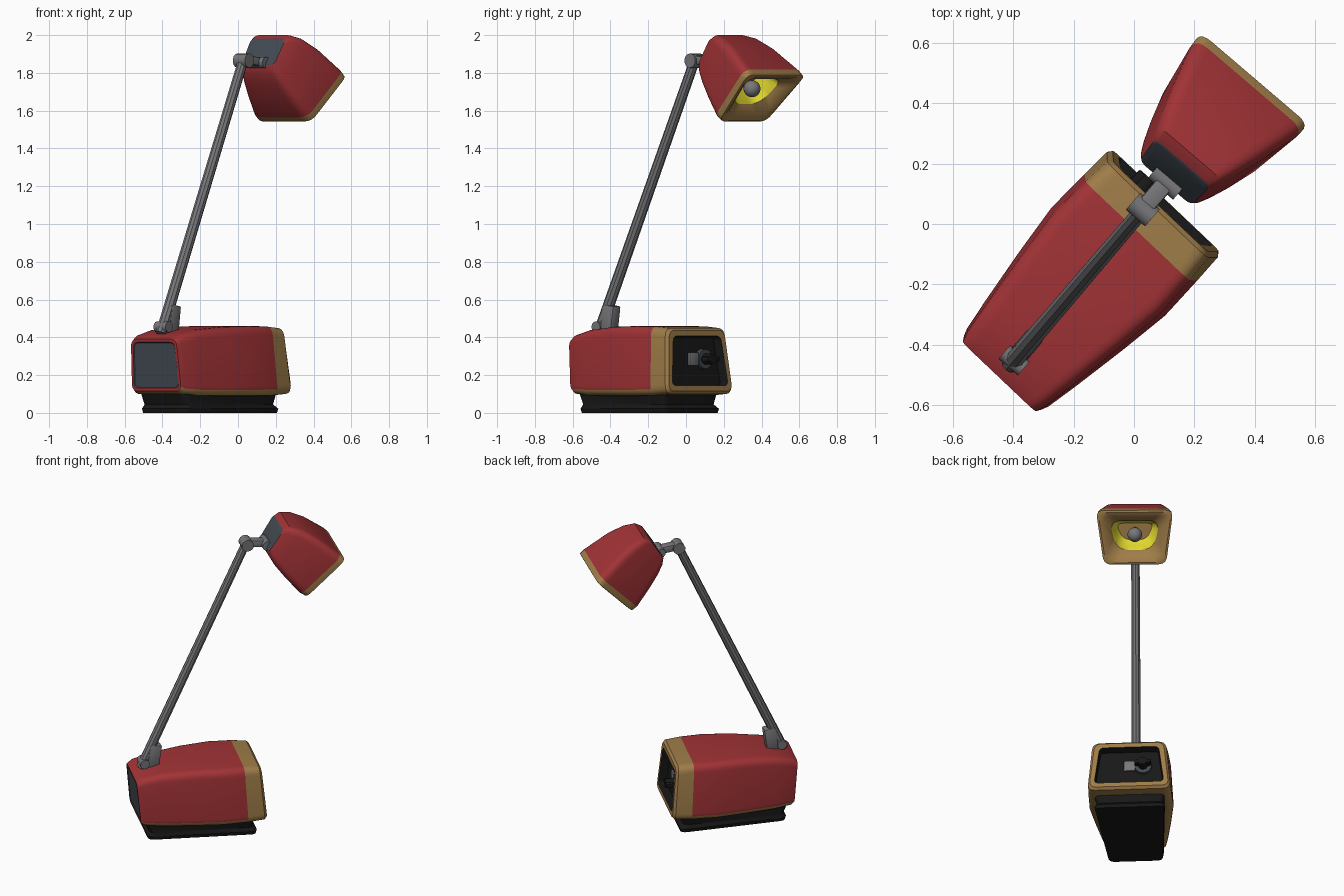
import bpy, bmesh, math
from mathutils import Vector, Matrix

if "Cube" in bpy.data.objects:
    bpy.data.objects.remove(bpy.data.objects["Cube"])


def mat(name, rgb):
    m = bpy.data.materials.new(name)
    m.diffuse_color = (*[(c / 255) ** 2.2 for c in rgb], 1)
    m.use_nodes = True
    m.node_tree.nodes["Principled BSDF"].inputs["Base Color"].default_value = m.diffuse_color
    return m


RED = mat("red", (160, 54, 57))
GOLD = mat("tan gold", (158, 124, 74))
SLATE = mat("slate", (68, 76, 83))
BLACK = mat("black", (30, 30, 31))
GREY = mat("metal grey", (118, 118, 121))
YELLOW = mat("yellow", (236, 226, 52))
MATS = [RED, GOLD, SLATE, BLACK, GREY, YELLOW]


# Lamp frame: u = forward, v = left, z = up, turned by a yaw angle
def frame(yaw, v_off):
    return Matrix.Rotation(math.radians(yaw), 4, 'Z') @ Matrix.Translation((0, v_off, 0))


BODY = frame(46.5, -0.024)
HEAD = frame(49.5, 0.009)


def finish(name, bm, matrix, smooth=32):
    bm.transform(matrix)
    me = bpy.data.meshes.new(name)
    bm.to_mesh(me)
    bm.free()
    for m in MATS:
        me.materials.append(m)
    ob = bpy.data.objects.new(name, me)
    bpy.context.collection.objects.link(ob)
    bpy.ops.object.select_all(action='DESELECT')
    ob.select_set(True)
    bpy.context.view_layer.objects.active = ob
    bpy.ops.object.shade_smooth_by_angle(angle=math.radians(smooth))
    return ob


# Section: (u_top, z_top, half_width_top, u_bottom, z_bottom, half_width_bottom, corner_radius)
def section_points(s, seg=5):
    ut, zt, wt, ub, zb, wb, r = s
    h = math.hypot(ut - ub, zt - zb)
    corners = [Vector((wb, 0)), Vector((wt, h)), Vector((-wt, h)), Vector((-wb, 0))]
    pts = []
    for i, c in enumerate(corners):
        a = c + (corners[i - 1] - c).normalized() * r
        b = c + (corners[(i + 1) % 4] - c).normalized() * r
        for k in range(seg + 1):
            t = k / seg
            p = a * (1 - t) ** 2 + c * 2 * t * (1 - t) + b * t * t
            f = p.y / h
            pts.append(Vector((ub + (ut - ub) * f, p.x, zb + (zt - zb) * f)))
    return pts


def inset(s, d, depth, r=None):
    ut, zt, wt, ub, zb, wb, r0 = s
    h = math.hypot(ut - ub, zt - zb)
    a, b = (ut - ub) / h, (zt - zb) / h
    return (ut - a * d - b * depth, zt - b * d + a * depth, wt - d,
            ub + a * d - b * depth, zb + b * d + a * depth, wb - d, r or r0)


def loft(name, sections, bands, caps, matrix, rule=None):
    bm = bmesh.new()
    rings = [[bm.verts.new(p) for p in section_points(s)] for s in sections]
    n = len(rings[0])
    for r0, r1, m in zip(rings, rings[1:], bands):
        for i in range(n):
            f = bm.faces.new((r0[i], r0[(i + 1) % n], r1[(i + 1) % n], r1[i]))
            f.material_index = MATS.index(m)
    for ring, m in zip((rings[0], rings[-1]), caps):
        bm.faces.new(ring).material_index = MATS.index(m)
    bmesh.ops.recalc_face_normals(bm, faces=bm.faces[:])
    if rule:
        for f in bm.faces:
            rule(f)
    return finish(name, bm, matrix)


def rod(name, a, b, r0, r1, m, matrix, sides=12):
    a, b = Vector(a), Vector(b)
    bm = bmesh.new()
    bmesh.ops.create_cone(bm, cap_ends=True, segments=sides, radius1=r0, radius2=r1, depth=(b - a).length)
    for f in bm.faces:
        f.material_index = MATS.index(m)
    rot = (b - a).to_track_quat('Z', 'Y').to_matrix().to_4x4()
    return finish(name, bm, matrix @ Matrix.Translation((a + b) / 2) @ rot)


def box(name, centre, size, m, matrix, pitch=0, bevel=0.008):
    bm = bmesh.new()
    bmesh.ops.create_cube(bm, size=1)
    bm.transform(Matrix.Diagonal((*size, 1)))
    bmesh.ops.bevel(bm, geom=bm.edges[:], offset=bevel, segments=2, affect='EDGES', profile=0.5)
    for f in bm.faces:
        f.material_index = MATS.index(m)
    return finish(name, bm, matrix @ Matrix.Translation(centre) @ Matrix.Rotation(math.radians(pitch), 4, 'Y'))


# Body: recessed black front, gold rim and band, red shell, slate rear panel
front = (.10, .437, .212, .13, .115, .245, .045)
back = (-.675, .39, .165, -.65, .115, .18, .04)


def gold_underside(f):
    if f.material_index == 0 and f.normal.z < -0.25 and f.calc_center_median().z < .13:
        f.material_index = MATS.index(GOLD)


loft("lamp_body", [
    inset(front, .036, .05, .02),
    inset(front, .03, 0, .03),
    front,
    (.085, .45, .226, .115, .10, .257, .05),
    (-.01, .458, .234, .01, .092, .26, .05),
    (-.15, .46, .24, -.15, .09, .262, .05),
    (-.33, .456, .22, -.33, .09, .238, .05),
    (-.52, .44, .195, -.52, .09, .208, .05),
    (-.64, .412, .177, -.63, .10, .188, .045),
    back,
    inset(back, .016, 0, .03),
    inset(back, .02, -.004, .03),
], [BLACK, GOLD, GOLD, GOLD] + [RED] * 6 + [SLATE], (BLACK, SLATE), BODY, gold_underside)

# Base: black foot with a flared lower lip
loft("base_foot", [
    (.07, 0, .215, -.60, 0, .165, .04),
    (.075, .022, .22, -.605, .022, .17, .04),
    (.05, .045, .205, -.59, .045, .165, .04),
    (.06, .12, .225, -.62, .12, .17, .04),
], [BLACK] * 3, (BLACK, BLACK), BODY)

# Switch on the front panel
rod("switch_disc", (.06, .085, .285), (.085, .085, .285), .055, .052, SLATE, BODY, 20)
rod("switch_knob", (.08, .085, .285), (.145, .085, .285), .03, .027, BLACK, BODY, 16)
box("switch_grip", (.12, .085, .285), (.05, .10, .028), BLACK, BODY)
box("switch_plate", (.077, 0, .285), (.014, .07, .07), GREY, BODY, 0, .004)

# Arm with foot bracket and top joint
rod("arm", (-.615, 0, .42), (.055, 0, 1.87), .031, .027, GREY, HEAD, 10)
box("arm_bracket", (-.535, 0, .495), (.075, .065, .15), GREY, HEAD, 8)
rod("arm_pivot", (-.60, -.042, .455), (-.60, .042, .455), .03, .03, GREY, HEAD)
rod("top_joint", (.055, -.042, 1.865), (.055, .042, 1.865), .038, .038, GREY, HEAD, 14)
box("head_yoke", (.135, 0, 1.862), (.16, .06, .045), GREY, HEAD, 8)
rod("head_hinge", (.175, -.055, 1.855), (.175, .055, 1.855), .03, .03, GREY, HEAD)

# Head: slate back plate, red shade, gold rim, yellow reflector
rear = (.26, 1.982, .12, .17, 1.842, .113, .03)
rim = (.625, 1.79, .238, .385, 1.543, .192, .05)
loft("lamp_head", [
    inset(rear, .008, .002),
    rear,
    (.30, 2.0, .138, .178, 1.80, .125, .04),
    (.37, 1.982, .165, .21, 1.742, .143, .05),
    (.46, 1.93, .195, .268, 1.665, .166, .055),
    (.60, 1.818, .236, .352, 1.565, .192, .055),
    rim,
    inset(rim, .012, -.004),
    inset(rim, .035, .005, .06),
    inset(rim, .08, .05, .075),
    inset(rim, .095, .11, .065),
    inset(rim, .12, .15, .045),
], [SLATE] + [RED] * 4 + [GOLD] * 4 + [YELLOW] * 2, (SLATE, GOLD), HEAD)

# Bulb and its socket
rod("bulb_socket", (.39, 0, 1.775), (.45, 0, 1.718), .03, .03, GREY, HEAD)
bm = bmesh.new()
bmesh.ops.create_uvsphere(bm, u_segments=20, v_segments=12, radius=.045)
for f in bm.faces:
    f.material_index = MATS.index(GREY)
finish("bulb", bm, HEAD @ Matrix.Translation((.452, 0, 1.716)), 60)
